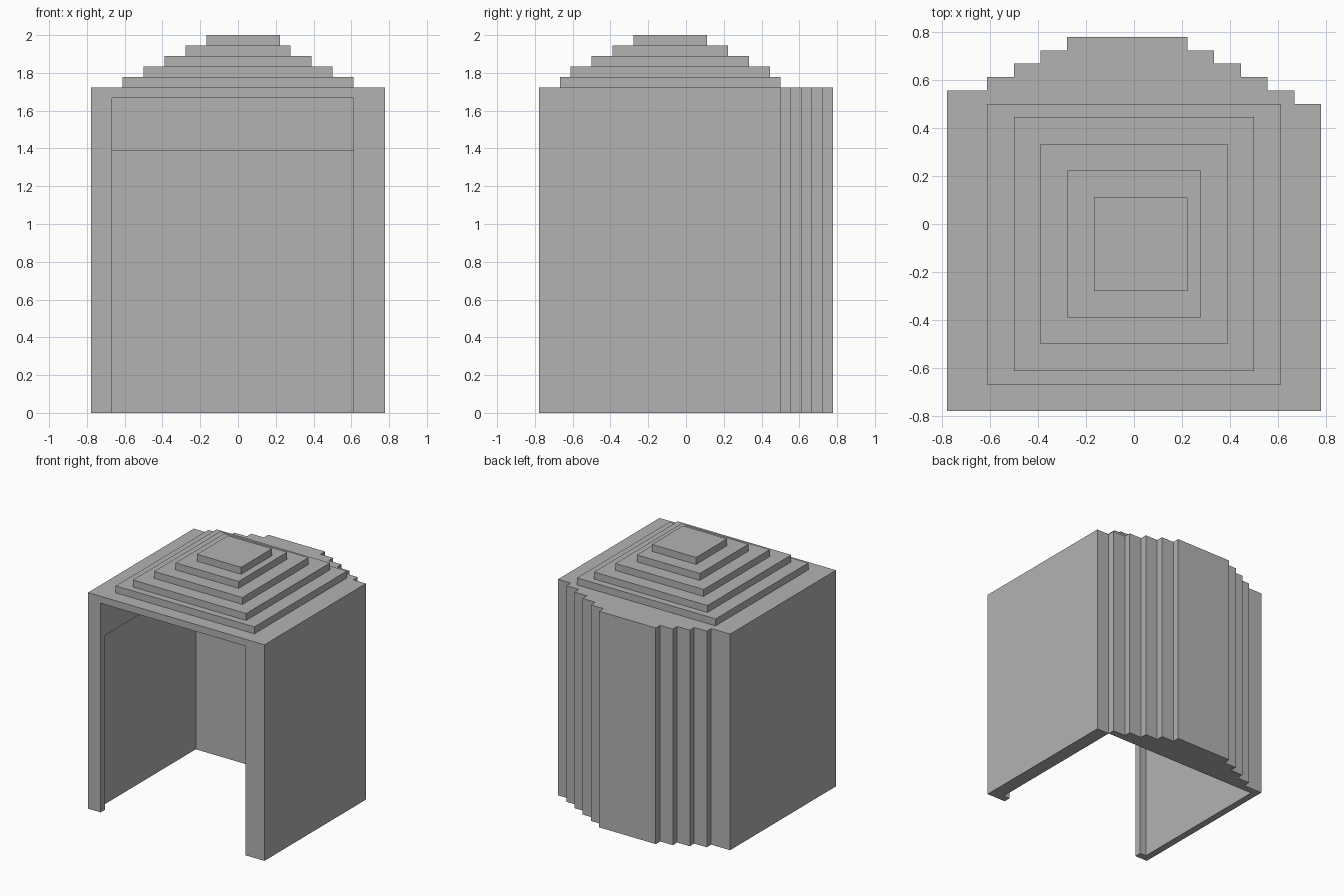
import bpy

# Remove only the default cube
if "Cube" in bpy.data.objects:
    bpy.data.objects.remove(bpy.data.objects["Cube"], do_unlink=True)

U = 1 / 18  # one building block

stone = bpy.data.materials.new("grey_stone")
stone.use_nodes = True
grey = (0.45, 0.45, 0.45, 1)
stone.diffuse_color = grey
stone.node_tree.nodes["Principled BSDF"].inputs["Base Color"].default_value = grey


def block(name, x, y, z):
    """Box spanning the given (min, max) ranges, measured in blocks."""
    bpy.ops.mesh.primitive_cube_add(size=1)
    ob = bpy.context.object
    ob.name = ob.data.name = name
    for v in ob.data.vertices:
        v.co = [(a if c < 0 else b) * U for c, (a, b) in zip(v.co, (x, y, z))]
    ob.data.materials.append(stone)
    return ob


TOP, CEILING, LEDGE = 31, 30, 25
FRONT, BACK = -14, 9

# Side walls, one block thicker on the left
block("right_wall", (-14, -13), (FRONT, BACK), (0, TOP))
block("left_wall", (12, 14), (FRONT, BACK), (0, TOP))

# Roof slab, whose front edge is the lintel
block("roof_slab", (-13, 12), (FRONT, BACK), (CEILING, TOP))

# Door jambs and the ledges under the ceiling
for side, x in (("right", (-13, -12)), ("left", (11, 12))):
    block(side + "_jamb", x, (FRONT, FRONT + 1), (0, CEILING))
    block(side + "_ledge", x, (FRONT + 1, BACK), (LEDGE, CEILING))
block("back_ledge", (-12, 11), (BACK - 1, BACK), (LEDGE, CEILING))

# Rounded back wall, built of narrowing layers
layers = [(-14, 12), (-11, 10), (-9, 8), (-7, 6), (-5, 4)]
for i, x in enumerate(layers):
    block(f"back_wall_layer_{i + 1}", x, (BACK + i, BACK + i + 1), (0, TOP))

# Stepped pyramid roof
tiers = [
    ((-11, 11), (-12, 9)),
    ((-9, 9), (-11, 8)),
    ((-7, 7), (-9, 6)),
    ((-5, 5), (-7, 4)),
    ((-3, 4), (-5, 2)),
]
for i, (x, y) in enumerate(tiers):
    block(f"roof_tier_{i + 1}", x, y, (TOP + i, TOP + i + 1))
